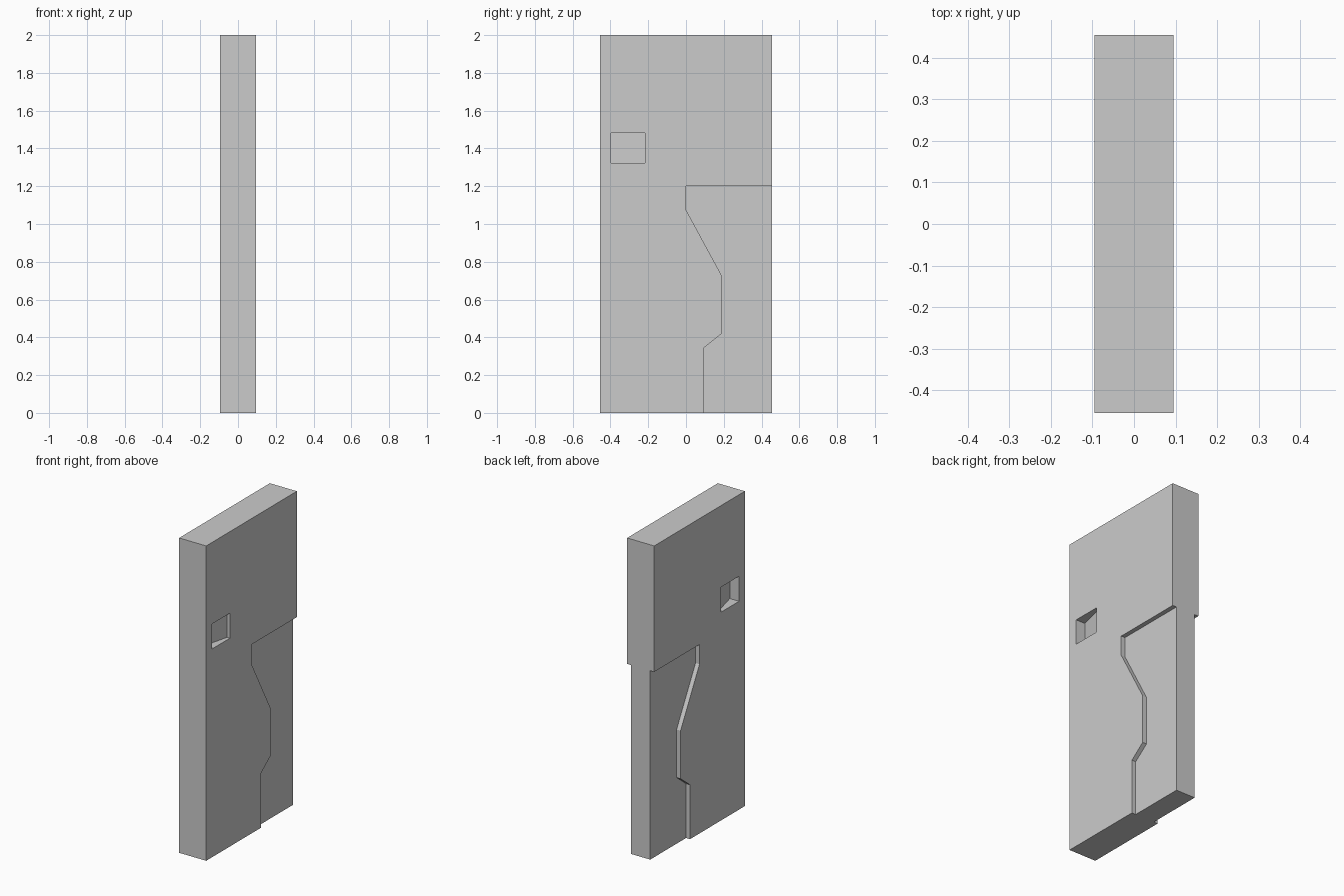
import bpy, bmesh

if "Cube" in bpy.data.objects:
    bpy.data.objects.remove(bpy.data.objects["Cube"])

HALF_T = 0.095    # half thickness of the proud panel
HALF_IN = 0.067   # half thickness of the recessed panel
HALF_W = 0.455


def prism(name, pts, axis, lo, hi):
    """Extrude an outline: axis 'x' takes (y, z) points, axis 'z' takes (x, y)."""
    def place(p, d):
        return (d, p[0], p[1]) if axis == 'x' else (p[0], p[1], d)
    bm = bmesh.new()
    face = bm.faces.new([bm.verts.new(place(p, lo)) for p in pts])
    ext = bmesh.ops.extrude_face_region(bm, geom=[face])
    offset = (hi - lo, 0, 0) if axis == 'x' else (0, 0, hi - lo)
    verts = [g for g in ext['geom'] if isinstance(g, bmesh.types.BMVert)]
    bmesh.ops.translate(bm, vec=offset, verts=verts)
    bmesh.ops.recalc_face_normals(bm, faces=bm.faces)
    mesh = bpy.data.meshes.new(name)
    bm.to_mesh(mesh)
    bm.free()
    ob = bpy.data.objects.new(name, mesh)
    bpy.context.collection.objects.link(ob)
    return ob


# Angular seam between the proud and recessed lower panels, bottom to top
seam = [(0.095, 0), (0.095, 0.345), (0.19, 0.42), (0.19, 0.725),
        (0.0, 1.075), (0.0, 1.2)]

# Proud door panel: front half plus full-width upper section
door = prism("door_panel",
             [(-HALF_W, 0)] + seam + [(HALF_W, 1.2), (HALF_W, 2), (-HALF_W, 2)],
             'x', -HALF_T, HALF_T)

# Recessed lower panel filling the rest of the outline
prism("recessed_panel", seam + [(HALF_W, 1.2), (HALF_W, 0)],
      'x', -HALF_IN, HALF_IN)

# Wedge-shaped finger pulls cut into both sides, deepest near the front edge
for s in (-1, 1):
    outline = [(s * 0.12, -0.397), (s * (HALF_T - 0.065), -0.397),
               (s * (HALF_T - 0.02), -0.216), (s * 0.12, -0.216)]
    cutter = prism("pull_cutter", outline, 'z', 1.323, 1.482)
    cutter.hide_render = True
    mod = door.modifiers.new("pull", 'BOOLEAN')
    mod.operation = 'DIFFERENCE'
    mod.solver = 'EXACT'
    mod.object = cutter
    bpy.context.view_layer.objects.active = door
    bpy.ops.object.modifier_apply(modifier=mod.name)
    bpy.data.objects.remove(cutter)
